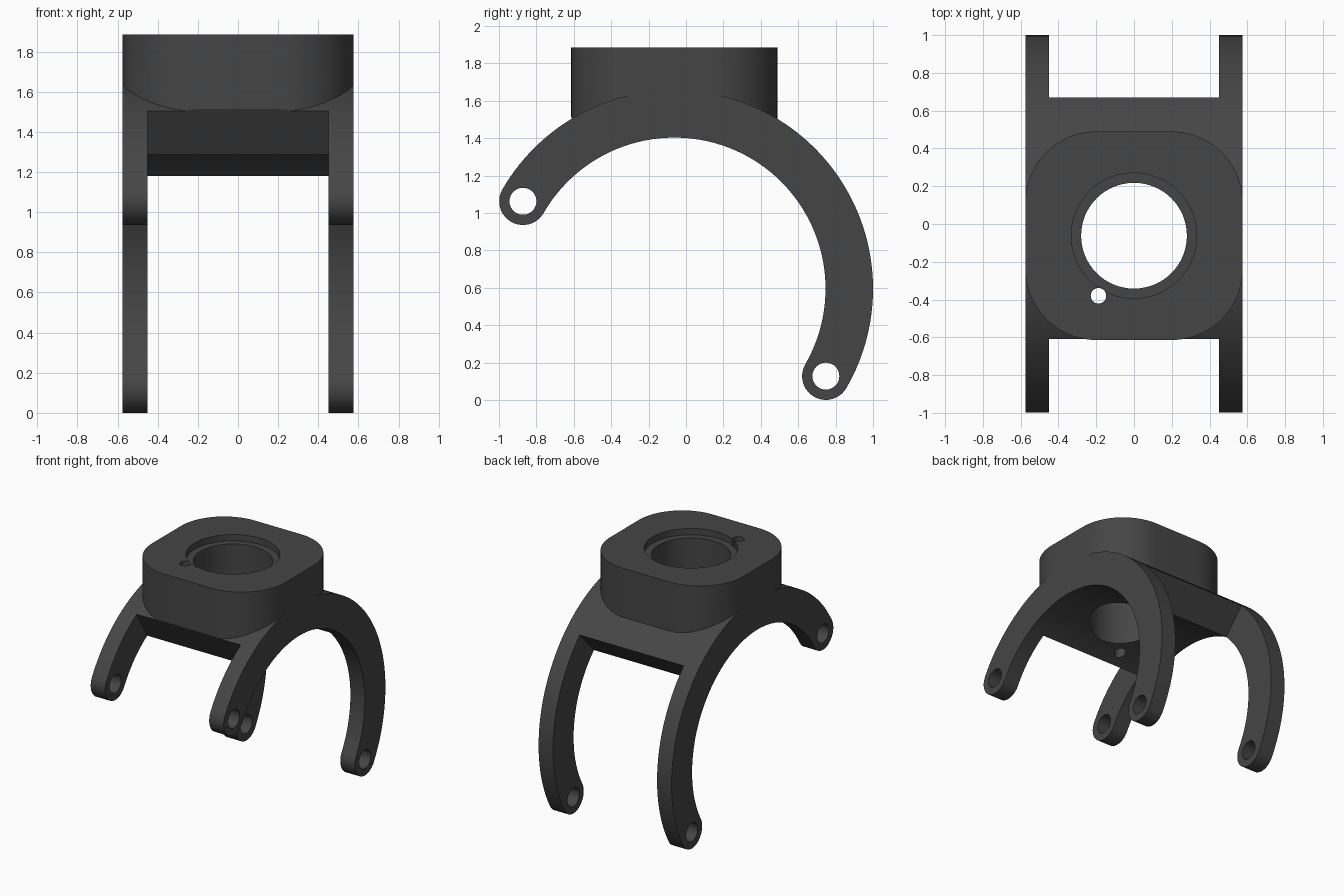
import bpy, bmesh, math
from math import sin, cos, radians, pi

if "Cube" in bpy.data.objects:
    bpy.data.objects.remove(bpy.data.objects["Cube"])

CY, CZ = -0.062, 0.595           # centre of the arched fork
R_OUT, R_IN = 1.062, 0.808
R_MID, R_TIP = (R_OUT + R_IN) / 2, (R_OUT - R_IN) / 2
HALF_W, GAP = 0.575, 0.45        # outer and inner half widths of the fork
TOP = 1.885


def arc(cx, cy, r, a0, a1, n):
    return [(cx + r * cos(radians(a0 + (a1 - a0) * i / n)),
             cy + r * sin(radians(a0 + (a1 - a0) * i / n))) for i in range(n + 1)]


def prism(name, pts, axis, lo, hi):
    """Extrude a closed 2D outline along x (points are y,z) or z (points are x,y)."""
    place = (lambda p, d: (d, p[0], p[1])) if axis == "x" else (lambda p, d: (p[0], p[1], d))
    bm = bmesh.new()
    a = [bm.verts.new(place(p, lo)) for p in pts]
    b = [bm.verts.new(place(p, hi)) for p in pts]
    bm.faces.new(a[::-1])
    bm.faces.new(b)
    n = len(pts)
    for i in range(n):
        j = (i + 1) % n
        bm.faces.new((a[i], a[j], b[j], b[i]))
    bmesh.ops.recalc_face_normals(bm, faces=bm.faces[:])
    me = bpy.data.meshes.new(name)
    bm.to_mesh(me)
    bm.free()
    ob = bpy.data.objects.new(name, me)
    bpy.context.collection.objects.link(ob)
    return ob


def combine(target, tool, operation):
    """Apply a boolean and discard the tool."""
    mod = target.modifiers.new("cut", "BOOLEAN")
    mod.operation, mod.solver, mod.object = operation, "EXACT", tool
    bpy.context.view_layer.objects.active = target
    bpy.ops.object.modifier_apply(modifier=mod.name)
    bpy.data.objects.remove(tool)


def on_arc(angle):
    return CY + R_MID * cos(radians(angle)), CZ + R_MID * sin(radians(angle))


# arched fork: C-shaped strip with rounded tips
A0, A1 = -30, 150
front, back = on_arc(A1), on_arc(A0)
outline = (arc(CY, CZ, R_OUT, A0, A1, 90)
           + arc(*front, R_TIP, A1, A1 + 180, 20)[1:-1]
           + arc(CY, CZ, R_IN, A1, A0, 90)
           + arc(*back, R_TIP, A0 + 180, A0 + 360, 20)[1:-1])
bracket = prism("fork_bracket", outline, "x", -HALF_W, HALF_W)

# collar block with large rounded corners
HY, RC = 0.552, 0.375
corners = []
for k, (sx, sy) in enumerate([(1, 1), (-1, 1), (-1, -1), (1, -1)]):
    corners += arc(sx * (HALF_W - RC), CY + sy * (HY - RC), RC, 90 * k, 90 * k + 90, 20)
combine(bracket, prism("collar", corners, "z", 1.45, TOP), "UNION")

# openings between the arms, ended by radial faces
for a, b in [(121, 180), (-60, 46.5)]:
    sector = arc(CY, CZ, 1.6, a, b, 16) + arc(CY, CZ, 0.5, b, a, 16)
    combine(bracket, prism("arm_gap", sector, "x", -GAP, GAP), "DIFFERENCE")

# main bore, counterbore and small pin hole
for x, y, r, lo in [(0, CY, 0.28, 0.9), (0, CY, 0.332, TOP - 0.05), (-0.188, -0.38, 0.041, 0.9)]:
    circle = arc(x, y, r, 0, 360, 64)[:-1]
    combine(bracket, prism("bore", circle, "z", lo, TOP + 0.2), "DIFFERENCE")

# pivot holes through the arm tips
for y, z in (front, back):
    circle = arc(y, z, 0.072, 0, 360, 40)[:-1]
    combine(bracket, prism("pivot_hole", circle, "x", -1, 1), "DIFFERENCE")

# finish
mat = bpy.data.materials.new("dark_grey")
mat.diffuse_color = (0.06, 0.06, 0.06, 1)
mat.use_nodes = True
mat.node_tree.nodes["Principled BSDF"].inputs["Base Color"].default_value = mat.diffuse_color
bracket.data.materials.clear()
bracket.data.materials.append(mat)
for p in bracket.data.polygons:
    p.material_index = 0
bpy.ops.object.select_all(action="DESELECT")
bracket.select_set(True)
bpy.context.view_layer.objects.active = bracket
bpy.ops.object.shade_smooth_by_angle(angle=radians(25))
